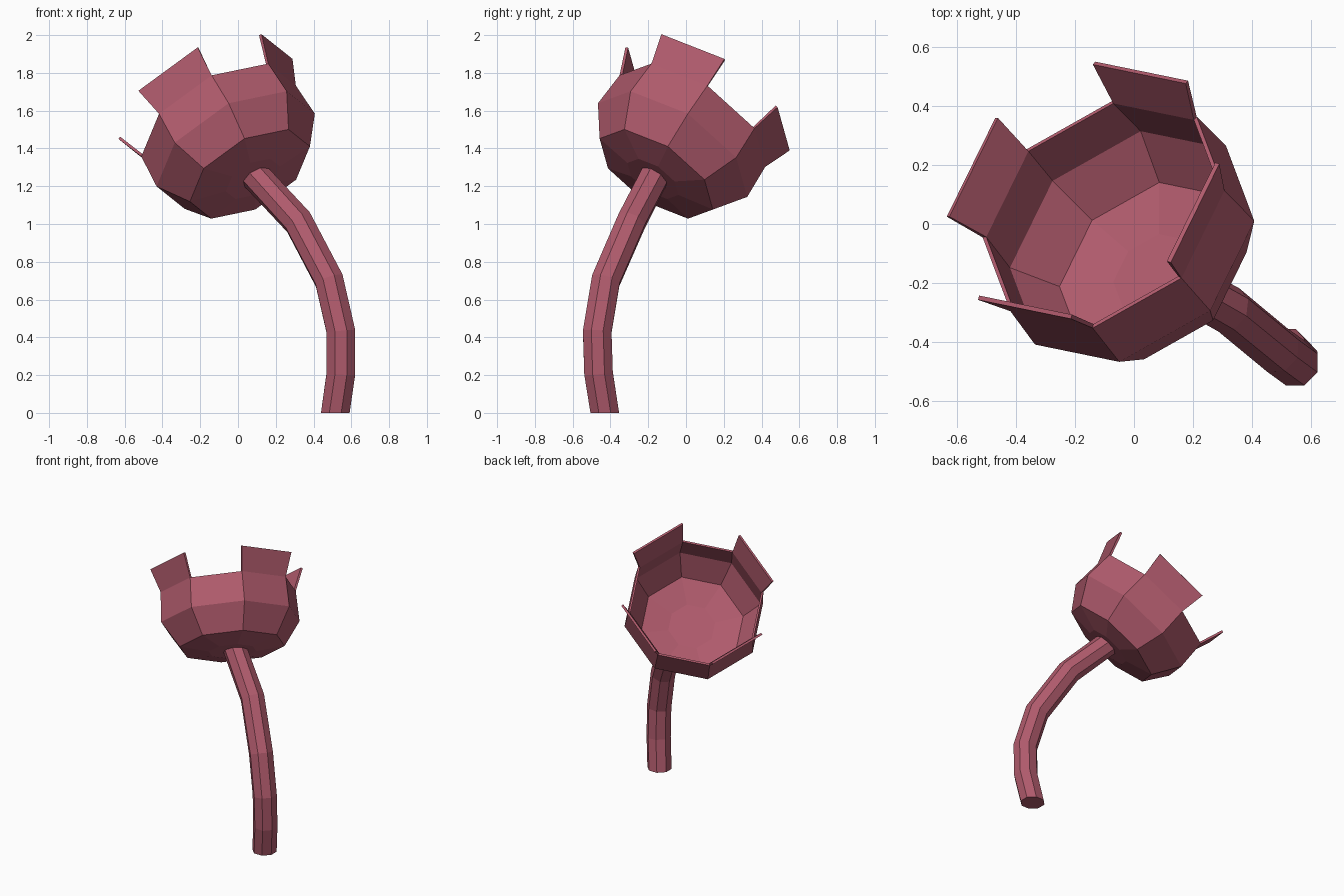
import bpy, bmesh, math
from mathutils import Vector, Matrix

if "Cube" in bpy.data.objects:
    bpy.data.objects.remove(bpy.data.objects["Cube"], do_unlink=True)

# Single dusty pink colour
pink = bpy.data.materials.new("dusty_pink")
pink.use_nodes = True
pink.diffuse_color = (0.43, 0.103, 0.15, 1)
pink.node_tree.nodes["Principled BSDF"].inputs["Base Color"].default_value = pink.diffuse_color

SIDES = 8


def add_object(name, bm):
    mesh = bpy.data.meshes.new(name)
    bm.to_mesh(mesh)
    bm.free()
    mesh.materials.append(pink)
    obj = bpy.data.objects.new(name, mesh)
    bpy.context.collection.objects.link(obj)
    return obj


def ring(bm, radius, frame, height=0, turn=0):
    verts = []
    for k in range(SIDES):
        a = math.tau * (k + turn) / SIDES
        p = Vector((radius * math.cos(a), radius * math.sin(a), height))
        verts.append(bm.verts.new(frame @ p))
    return verts


def bridge(bm, low, high, sides=range(SIDES)):
    for k in sides:
        j = (k + 1) % SIDES
        bm.faces.new((low[k], low[j], high[j], high[k]))


# Tilted frame at the middle of the cup rim
axis = Vector((-0.439, 0.507, 0.742)).normalized()
across = Vector((-0.08, -0.845, 0.53))
across = (across - axis * across.dot(axis)).normalized()
cup_frame = Matrix((across, axis.cross(across), axis)).transposed().to_4x4()
cup_frame.translation = (-0.103, 0.034, 1.545)

# Faceted flower cup: radius and height of each ring from the bottom up
bm = bmesh.new()
profile = [(0.16, -0.413), (0.355, -0.378), (0.468, -0.207), (0.457, 0)]
rings = [ring(bm, r, cup_frame, h) for r, h in profile]
bm.faces.new(rings[0][::-1])
for low, high in zip(rings, rings[1:]):
    bridge(bm, low, high)

# Four flared petals on every other side of the rim
tips = ring(bm, 0.515, cup_frame, 0.158)
bridge(bm, rings[-1], tips, range(1, SIDES, 2))
cup = add_object("flower_cup", bm)
shell = cup.modifiers.new("wall_thickness", 'SOLIDIFY')
shell.thickness = 0.015
shell.offset = -1

# Curved eight-sided stem
path = [Vector(p) for p in (
    (0.515, -0.43, 0), (0.545, -0.463, 0.21), (0.545, -0.47, 0.43),
    (0.483, -0.425, 0.70), (0.32, -0.29, 1.01), (0.10, -0.17, 1.245))]
bm = bmesh.new()
stem_rings = []
for i, point in enumerate(path):
    if i == 0:
        direction = Vector((0, 0, 1))
    elif i == len(path) - 1:
        direction = axis
    else:
        direction = ((point - path[i - 1]).normalized()
                     + (path[i + 1] - point).normalized())
    turn = Vector((0, 0, 1)).rotation_difference(direction)
    frame = Matrix.Translation(point) @ turn.to_matrix().to_4x4()
    stem_rings.append(ring(bm, 0.082, frame, turn=0.5))
for low, high in zip(stem_rings, stem_rings[1:]):
    bridge(bm, low, high)
bm.faces.new(stem_rings[0][::-1])
bm.faces.new(stem_rings[-1])
add_object("stem", bm)
